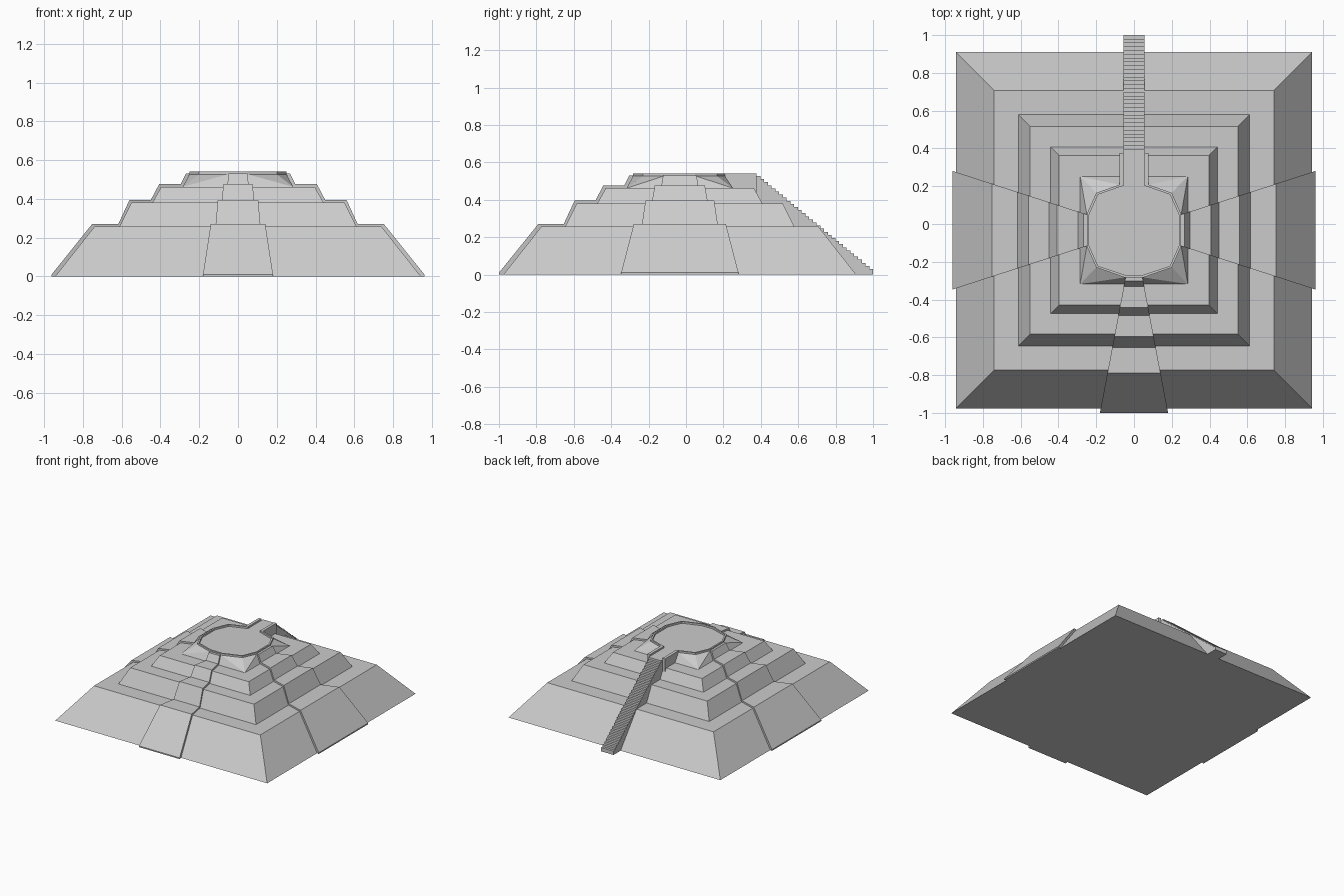
import bpy, bmesh, math

if "Cube" in bpy.data.objects:
    bpy.data.objects.remove(bpy.data.objects["Cube"])

CY = -0.033          # centre of the terraces in y
FLOOR, TOP = 0.527, 0.541


def add(name, bm):
    bmesh.ops.recalc_face_normals(bm, faces=bm.faces[:])
    me = bpy.data.meshes.new(name)
    bm.to_mesh(me)
    bm.free()
    ob = bpy.data.objects.new(name, me)
    bpy.context.collection.objects.link(ob)
    return ob


def prism(name, a, b):
    """Solid between two matching outlines."""
    bm = bmesh.new()
    va = [bm.verts.new(p) for p in a]
    vb = [bm.verts.new(p) for p in b]
    n = len(a)
    bm.faces.new(va)
    bm.faces.new(vb[::-1])
    for i in range(n):
        j = (i + 1) % n
        bm.faces.new((va[i], va[j], vb[j], vb[i]))
    return add(name, bm)


def square(h, z):
    return [(sx * h, CY + sy * h, z) for sx, sy in ((-1, -1), (1, -1), (1, 1), (-1, 1))]


# Three square terraces as one stepped stack of rings
bm = bmesh.new()
rings = [[bm.verts.new(p) for p in square(h, z)] for h, z in (
    (0.943, 0), (0.74, 0.257), (0.612, 0.257), (0.55, 0.381),
    (0.441, 0.381), (0.396, 0.462), (0.2, 0.462))]
for r, s in zip(rings, rings[1:]):
    for i in range(4):
        j = (i + 1) % 4
        bm.faces.new((r[i], r[j], s[j], s[i]))
bm.faces.new(rings[0])
bm.faces.new(rings[-1])
add("terraces", bm)

# Top terrace: square foot blending into a many-sided platform
outer = [(0.05, -0.283), (0.2, -0.23), (0.25, -0.118), (0.25, 0.052), (0.2, 0.165), (0.078, 0.208)]
bm = bmesh.new()
for p in square(0.285, 0.462):
    bm.verts.new(p)
for x, y in outer:
    for s in (1, -1):
        bm.verts.new((s * x, y, FLOOR))
bmesh.ops.convex_hull(bm, input=bm.verts[:])
bmesh.ops.dissolve_limit(bm, angle_limit=math.radians(1), verts=bm.verts[:], edges=bm.edges[:])
add("top_terrace", bm)

# Low rim around the platform, open at the back along the landing
inner = [(0.047, -0.27), (0.19, -0.222), (0.238, -0.115), (0.238, 0.049), (0.19, 0.156), (0.055, 0.203)]
right_out = outer + [(0.078, 0.377)]
right_in = inner + [(0.055, 0.377)]


def mirrored(pts):
    return [(-x, y) for x, y in pts[::-1]] + pts


outline = mirrored(right_out)
inline = mirrored(right_in)
bm = bmesh.new()
sections = []
for (ox, oy), (ix, iy) in zip(outline, inline):
    sections.append([bm.verts.new(p) for p in (
        (ox, oy, FLOOR - 0.005), (ox, oy, TOP), (ix, iy, TOP), (ix, iy, FLOOR - 0.005))])
for a, b in zip(sections, sections[1:]):
    for i in range(4):
        j = (i + 1) % 4
        bm.faces.new((a[i], a[j], b[j], b[i]))
bm.faces.new(sections[0])
bm.faces.new(sections[-1])
add("platform_rim", bm)

# Landing joining the platform to the stair
foot = [(-0.078, 0.17), (0.078, 0.17), (0.078, 0.377), (-0.078, 0.377)]
prism("landing", [(x, y, 0.375) for x, y in foot], [(x, y, FLOOR) for x, y in foot])

# Long back stair
STEPS = 31
y0, y1, z1 = 0.377, 1.0, 0.03
run, rise = (y1 - y0) / STEPS, (FLOOR - z1) / (STEPS - 1)
profile = [(y0, 0.0)]
for i in range(STEPS):
    z = FLOOR - i * rise
    profile += [(y0 + i * run, z), (y0 + (i + 1) * run, z)]
profile.append((y1, 0.0))
prism("back_stair", [(-0.055, y, z) for y, z in profile], [(0.055, y, z) for y, z in profile])

# Tapering raised strips following the terraces: (distance from centre, height)
strip = [(0.25, 0), (0.967, 0), (0.967, 0.01), (0.757, 0.27), (0.621, 0.27), (0.563, 0.395),
         (0.452, 0.395), (0.409, 0.476), (0.298, 0.476), (0.27, 0.53), (0.25, 0.53)]
for name, angle, w0, slope in (("front_strip", 0, 0.045, 0.189),
                               ("right_strip", 90, 0.083, 0.322),
                               ("left_strip", -90, 0.083, 0.322)):
    side = lambda s: [(s * (w0 + slope * (d - 0.25)), -d, z) for d, z in strip]
    ob = prism(name, side(-1), side(1))
    ob.rotation_euler.z = math.radians(angle)
    ob.location.y = CY
    if angle:  # side strips reach slightly less far out
        ob.scale.y = 0.994
